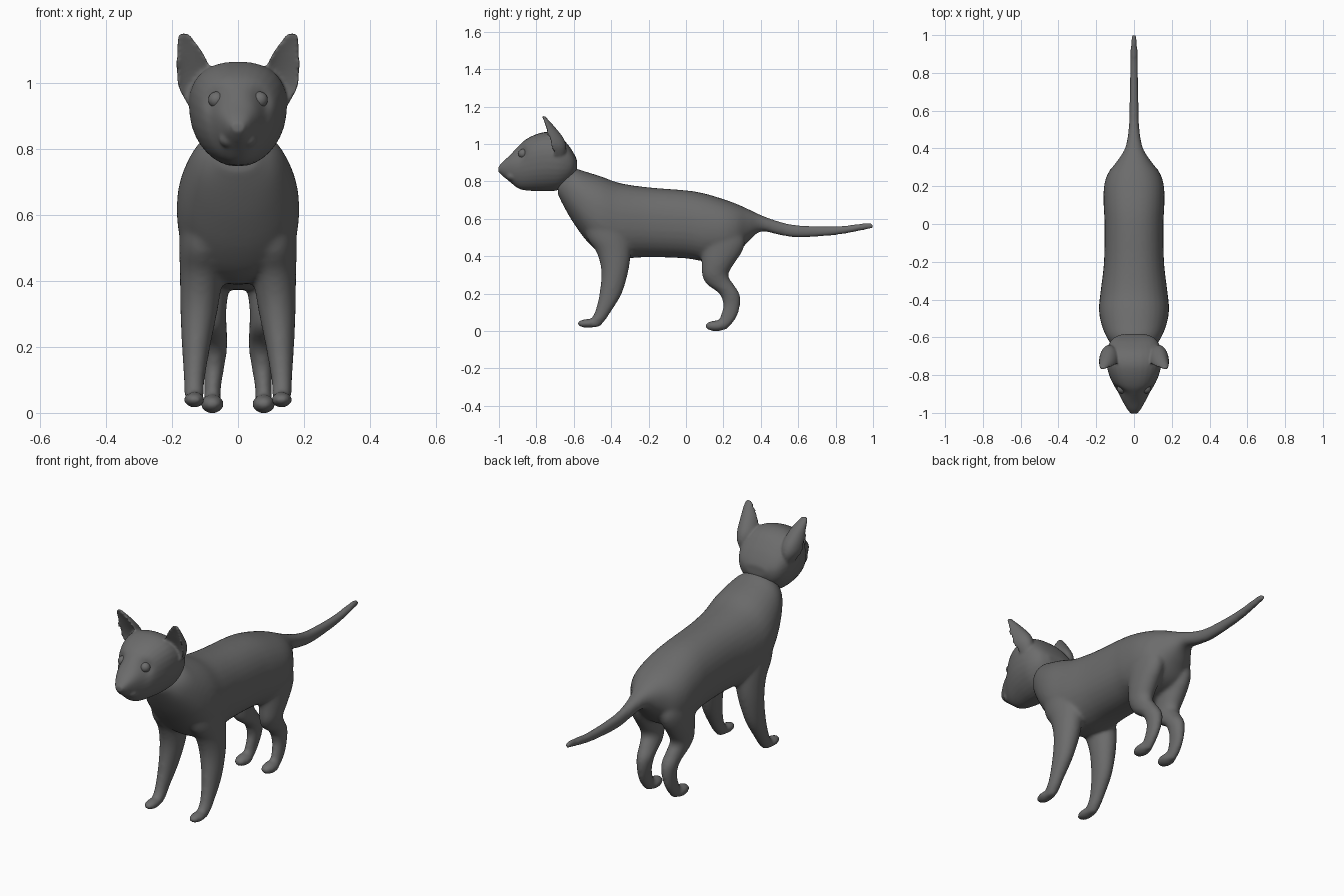
import bpy, bmesh, math
from mathutils import Vector, Matrix

if "Cube" in bpy.data.objects:
    bpy.data.objects.remove(bpy.data.objects["Cube"])

N = 32
coat = bpy.data.materials.new("dark_grey")
coat.diffuse_color = (.15, .15, .15, 1)
coat.use_nodes = True
coat.node_tree.nodes["Principled BSDF"].inputs["Base Color"].default_value = coat.diffuse_color


def spline(rows, steps=4):
    """Catmull-Rom interpolation of section rows."""
    rows = [Vector(r) for r in rows]
    out = []
    for i in range(len(rows) - 1):
        p0, p1, p2, p3 = (rows[max(i - 1, 0)], rows[i], rows[i + 1],
                          rows[min(i + 2, len(rows) - 1)])
        for k in range(steps):
            t = k / steps
            out.append(0.5 * (2 * p1 + (p2 - p0) * t
                              + (2 * p0 - 5 * p1 + 4 * p2 - p3) * t * t
                              + (3 * p1 - p0 - 3 * p2 + p3) * t ** 3))
    return out + [rows[-1]]


def skin(bm, rings):
    """Bridge closed rings of points and cap both ends."""
    vs = [[bm.verts.new(p) for p in r] for r in rings]
    faces = []
    for a, b in zip(vs, vs[1:]):
        for i in range(len(a)):
            j = (i + 1) % len(a)
            faces.append(bm.faces.new((a[i], a[j], b[j], b[i])))
    faces += [bm.faces.new(vs[0]), bm.faces.new(vs[-1])]
    bmesh.ops.recalc_face_normals(bm, faces=faces)


def loft(bm, rows, axis, side=1, power=1.0, taper=0.0):
    """Rows: position on axis, then min/max x and min/max of the other axis."""
    rings = []
    for t, x0, x1, b0, b1 in spline(rows):
        ring = []
        for i in range(N):
            a = 2 * math.pi * i / N
            c, s = math.cos(a), math.sin(a)
            u = math.copysign(abs(c) ** power, c) * (1 + taper * s)
            v = math.copysign(abs(s) ** power, s)
            x = side * ((x0 + x1) / 2 + (x1 - x0) / 2 * u)
            w = (b0 + b1) / 2 + (b1 - b0) / 2 * v
            ring.append((x, t, w) if axis == 'y' else (x, w, t))
        rings.append(ring)
    skin(bm, rings)


def ball(bm, loc, rad):
    bmesh.ops.create_uvsphere(bm, u_segments=24, v_segments=14, radius=1,
                              matrix=Matrix.Translation(loc) @ Matrix.Diagonal((*rad, 1)))


def finish(bm, name, voxel=0, smooth=0):
    me = bpy.data.meshes.new(name)
    bm.to_mesh(me)
    bm.free()
    me.materials.append(coat)
    ob = bpy.data.objects.new(name, me)
    bpy.context.collection.objects.link(ob)
    me.polygons.foreach_set("use_smooth", [True] * len(me.polygons))
    if voxel:
        m = ob.modifiers.new("fuse", 'REMESH')
        m.mode, m.voxel_size, m.use_smooth_shade = 'VOXEL', voxel, True
        m = ob.modifiers.new("blend", 'SMOOTH')
        m.factor, m.iterations = 0.5, smooth


# Body: torso and tail, rows of y, half width, bottom z, top z
torso = [(-.685, .06, .73, .80), (-.65, .11, .66, .84), (-.60, .145, .575, .868),
         (-.53, .173, .48, .85), (-.45, .186, .41, .825), (-.35, .176, .388, .79),
         (-.20, .159, .395, .768), (0, .156, .388, .752), (.10, .161, .372, .735),
         (.20, .159, .38, .705), (.27, .137, .41, .68), (.33, .092, .475, .653),
         (.40, .048, .532, .62), (.50, .029, .513, .585), (.60, .025, .50, .566),
         (.80, .021, .512, .560), (.96, .017, .541, .578), (1.004, .009, .55, .574)]
bm = bmesh.new()
loft(bm, [(y, -w, w, b, t) for y, w, b, t in torso], 'y', power=.9)

# Legs: rows of z, inner x, outer x, front y, back y
front_leg = [(.70, .08, .145, -.52, -.36), (.60, .05, .174, -.54, -.33),
             (.50, .035, .178, -.53, -.30), (.42, .045, .176, -.478, -.295),
             (.32, .06, .175, -.453, -.308), (.20, .084, .17, -.463, -.343),
             (.10, .101, .164, -.488, -.403), (.055, .103, .162, -.516, -.433),
             (.02, .112, .154, -.53, -.465)]
hind_leg = [(.62, .06, .12, .12, .22), (.55, .04, .142, .09, .285), (.48, .025, .15, .075, .315),
            (.42, .025, .15, .08, .298), (.36, .03, .146, .083, .258),
            (.30, .036, .136, .086, .226), (.25, .033, .123, .11, .254),
            (.20, .032, .113, .177, .286), (.14, .041, .105, .199, .29),
            (.08, .051, .103, .184, .274), (.04, .053, .103, .165, .247),
            (.008, .06, .095, .15, .217)]
for s in (1, -1):
    loft(bm, front_leg, 'z', s)
    loft(bm, hind_leg, 'z', s)
    ball(bm, (s * .132, -.526, .04), (.033, .058, .024))
    ball(bm, (s * .078, .16, .027), (.036, .06, .029))
finish(bm, "body", .009, 12)

# Head: rows of y, half width, bottom z, top z
skull = [(-1.003, .018, .85, .878), (-.98, .036, .828, .904), (-.945, .056, .80, .937),
         (-.90, .080, .764, .985), (-.86, .104, .752, 1.022), (-.80, .13, .748, 1.052),
         (-.74, .144, .747, 1.064), (-.68, .145, .754, 1.045), (-.63, .128, .783, .995),
         (-.60, .102, .82, .95), (-.583, .06, .86, .915)]
bm = bmesh.new()
loft(bm, [(y, -w, w, b, t) for y, w, b, t in skull], 'y', power=.88, taper=.16)

# Eye sockets: dent the skull around each eye
for v in bm.verts:
    p = Vector((abs(v.co.x), v.co.y, v.co.z))
    v.co.y += .028 * math.exp(-((p - Vector((.068, -.885, .945))).length / .04) ** 2)

# Muzzle pads and cupped ears: rows of z, centre x, half width, front y, depth
ear = [(.91, .115, .02, -.69, .03), (.955, .127, .038, -.71, .06),
       (.99, .131, .050, -.722, .075), (1.03, .133, .053, -.735, .074),
       (1.08, .143, .043, -.749, .05), (1.12, .156, .029, -.758, .024),
       (1.14, .162, .020, -.763, .010), (1.15, .164, .010, -.764, .006)]
for s in (1, -1):
    ball(bm, (s * .028, -.925, .83), (.03, .036, .028))
    rings = []
    for z, x, w, y, d in spline(ear):
        ring = []
        for i in range(N):
            a = 2 * math.pi * i / N
            k = math.sin(a)
            rim = .007 * abs(k) ** .4
            depth = d * k + rim if k > 0 else -.35 * d * k - rim
            ring.append((s * (x + w * math.cos(a)), y + depth, z))
        rings.append(ring)
    skin(bm, rings)
finish(bm, "head", .006, 8)

# Eyes
for s, side in ((1, "left"), (-1, "right")):
    bm = bmesh.new()
    ball(bm, (s * .065, -.872, .948), (.025, .025, .025))
    finish(bm, side + "_eye")
